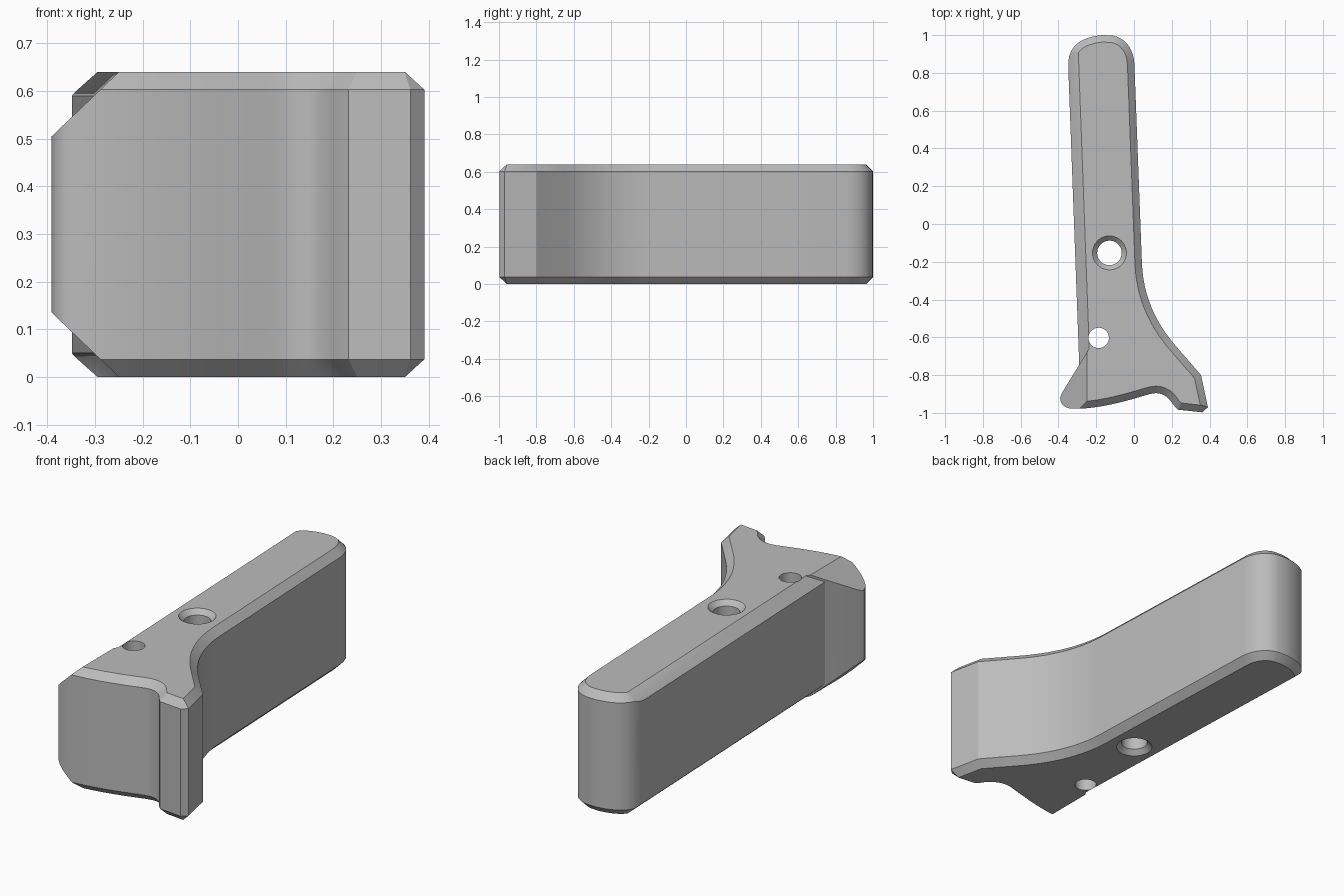
import bpy, bmesh
from mathutils import Vector, Matrix
from mathutils.geometry import interpolate_bezier, intersect_line_line_2d, intersect_line_line
from math import radians

H = 0.64          # height of the body
BEVEL = 0.037     # rim chamfer

cube = bpy.data.objects.get("Cube")
if cube:
    bpy.data.objects.remove(cube, do_unlink=True)

mat = bpy.data.materials.new("plain grey")
mat.use_nodes = True
grey = (0.5, 0.5, 0.5, 1)
mat.diffuse_color = grey
mat.node_tree.nodes["Principled BSDF"].inputs["Base Color"].default_value = grey


def make_object(name, bm):
    bmesh.ops.recalc_face_normals(bm, faces=bm.faces)
    mesh = bpy.data.meshes.new(name)
    bm.to_mesh(mesh)
    bm.free()
    mesh.materials.append(mat)
    ob = bpy.data.objects.new(name, mesh)
    bpy.context.collection.objects.link(ob)
    return ob


def curve(a, b, c, d, n=10):
    pts = [Vector((*p, 0)) for p in (a, b, c, d)]
    return [p.to_2d() for p in interpolate_bezier(*pts, n)]


def inset(pts, dist):
    """Offset a counter-clockwise outline inwards."""
    out = []
    for i, p in enumerate(pts):
        e1 = (p - pts[i - 1]).normalized()
        e2 = (pts[(i + 1) % len(pts)] - p).normalized()
        n1, n2 = Vector((-e1.y, e1.x)), Vector((-e2.y, e2.x))
        out.append(p + (n1 + n2) * dist / (1 + n1.dot(n2)))
    return out


def loft(rings):
    """Closed solid through a stack of rings of 3D points."""
    bm = bmesh.new()
    loops = [[bm.verts.new(p) for p in ring] for ring in rings]
    for low, high in zip(loops, loops[1:]):
        for i in range(len(low)):
            j = (i + 1) % len(low)
            bm.faces.new((low[i], low[j], high[j], high[i]))
    bm.faces.new(loops[0][::-1])
    bm.faces.new(loops[-1])
    return bm


# Outline seen from above, counter-clockwise from the flared left foot
outline = [Vector(p) for p in ((-0.29, -0.745), (-0.382, -0.895))]
outline += curve((-0.391, -0.92), (-0.391, -0.96), (-0.36, -0.978), (-0.32, -0.978), 6)
outline += curve((-0.28, -0.978), (-0.16, -0.97), (-0.05, -0.94), (0.06, -0.907), 10)
outline += curve((0.085, -0.9), (0.14, -0.885), (0.18, -0.91), (0.205, -0.953), 10)
outline += [Vector(p) for p in ((0.232, -0.983), (0.362, -0.997), (0.391, -0.97), (0.355, -0.8))]
outline += curve((0.225, -0.65), (0.12, -0.53), (0.05, -0.39), (0.042, -0.21), 14)
outline += curve((0.002, 0.85), (-0.004, 0.93), (-0.045, 0.985), (-0.115, 0.998), 10)
outline += curve((-0.17, 1.0), (-0.27, 0.99), (-0.355, 0.95), (-0.348, 0.83), 12)
inner = inset(outline, BEVEL)

body = make_object("handle_body", loft([
    [(p.x, p.y, z) for p in ring]
    for ring, z in ((inner, 0), (outline, BEVEL), (outline, H - BEVEL), (inner, H))]))

cutters = []


def wedge(name, low, high, sweep):
    """Triangular prism above the plane through low and high, plus its mirror below."""
    low, high, sweep = Vector(low), Vector(high), Vector(sweep)
    step = high - low
    a, b = low - step * 2, high + step
    tri = [a, b, Vector((a.x, a.y, b.z))]
    for side in ("top", "bottom"):
        bm = loft([tri, [p + sweep for p in tri]])
        if side == "bottom":
            bm.transform(Matrix.Translation((0, 0, H)) @ Matrix.Scale(-1, 4, (0, 0, 1)))
        cutters.append(make_object(f"{name}_{side}", bm))


def hole(name, x, y, rings, sides=40):
    """Round through hole given as (radius, z) rings."""
    circle = [Matrix.Rotation(radians(360 * i / sides), 2) @ Vector((1, 0)) for i in range(sides)]
    cutters.append(make_object(name, loft(
        [[(x + r * c.x, y + r * c.y, z) for c in circle] for r, z in rings])))


# Wide chamfer on the long left edge, and the sloping foot
wedge("side_cutter", (-0.29, -0.745, 0.59), (-0.237, -0.66, H), (-0.072, 1.95, 0))
wedge("foot_cutter", (-0.391, -1.1, 0.505), (-0.25, -1.1, H), (0, 0.45, 0))

# Countersunk screw hole and plain pin hole
hole("screw_hole_cutter", -0.13, -0.153, (
    (0.115, -0.025), (0.065, 0.025), (0.065, H - 0.025), (0.115, H + 0.025)))
hole("pin_hole_cutter", -0.187, -0.603, ((0.054, -0.1), (0.054, H + 0.1)))

bpy.context.view_layer.objects.active = body
for cutter in cutters:
    cutter.hide_render = True
    mod = body.modifiers.new(cutter.name, "BOOLEAN")
    mod.operation, mod.solver, mod.object = "DIFFERENCE", "EXACT", cutter
    bpy.ops.object.modifier_apply(modifier=mod.name)
    bpy.data.objects.remove(cutter, do_unlink=True)

bpy.ops.object.select_all(action="DESELECT")
body.select_set(True)
bpy.ops.object.shade_smooth_by_angle(angle=radians(25))
